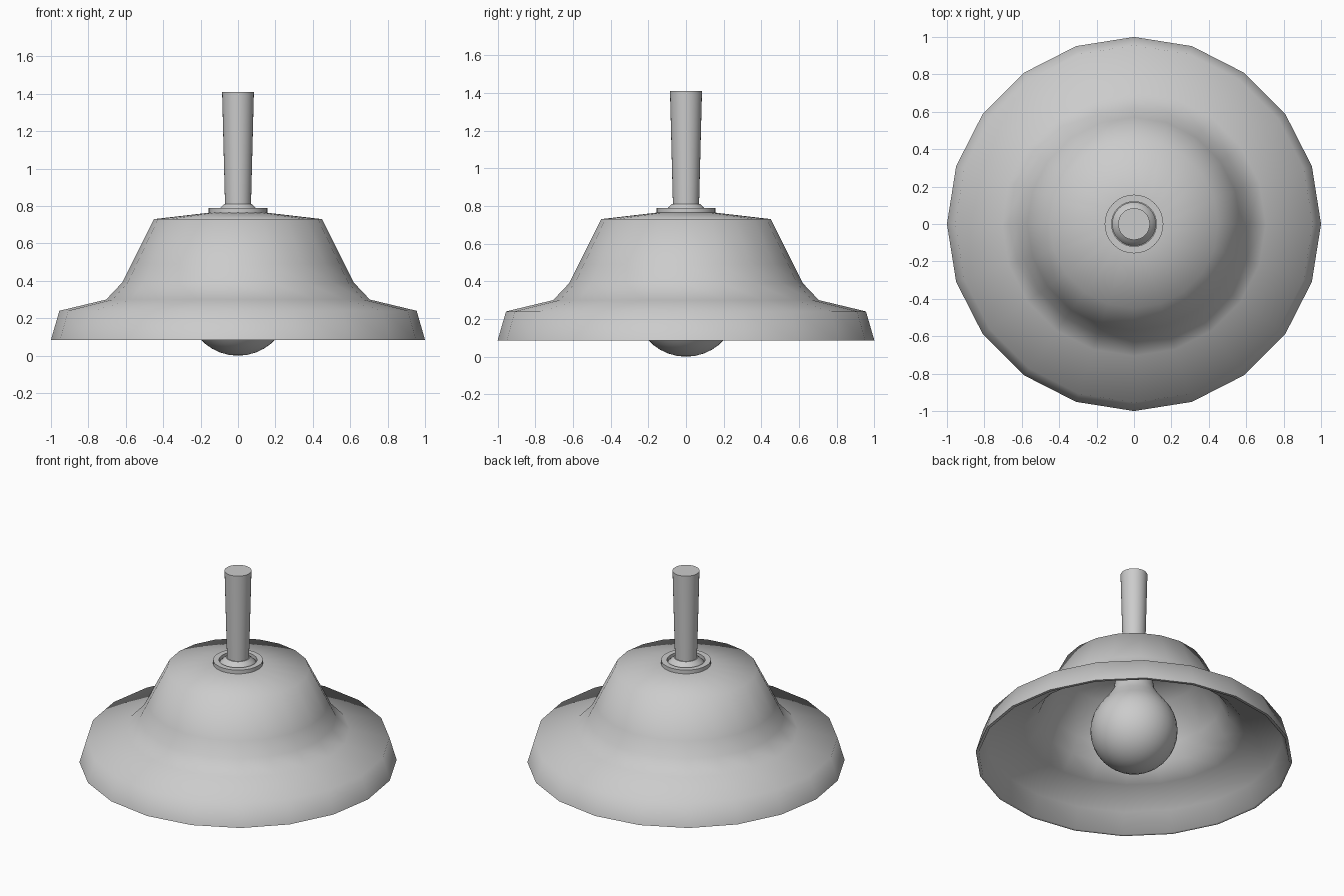
import bpy, bmesh, math

if "Cube" in bpy.data.objects:
    bpy.data.objects.remove(bpy.data.objects["Cube"])


def lathe(name, profile, sides, angle=40, closed=False):
    """Revolve (radius, z) points around the z axis; zero radius makes a pole."""
    bm = bmesh.new()
    rings = []
    for r, z in profile:
        if r == 0:
            rings.append([bm.verts.new((0, 0, z))] * sides)
        else:
            rings.append([bm.verts.new((r * math.cos(2 * math.pi * i / sides),
                                        r * math.sin(2 * math.pi * i / sides), z))
                          for i in range(sides)])
    pairs = list(zip(rings, rings[1:]))
    if closed:
        pairs.append((rings[-1], rings[0]))
    for a, b in pairs:
        for i in range(sides):
            j = (i + 1) % sides
            corners = list(dict.fromkeys((a[i], a[j], b[j], b[i])))
            if len(corners) > 2:
                bm.faces.new(corners)
    bmesh.ops.recalc_face_normals(bm, faces=bm.faces)
    mesh = bpy.data.meshes.new(name)
    bm.to_mesh(mesh)
    bm.free()
    obj = bpy.data.objects.new(name, mesh)
    bpy.context.collection.objects.link(obj)
    bpy.ops.object.select_all(action='DESELECT')
    obj.select_set(True)
    bpy.context.view_layer.objects.active = obj
    bpy.ops.object.shade_smooth_by_angle(angle=math.radians(angle))
    return obj


# Thin stepped bell shade, outside then inside
lathe("lamp_shade", [
    (0, 0.77), (0.15, 0.765), (0.45, 0.73), (0.57, 0.49), (0.62, 0.39),
    (0.705, 0.30), (0.955, 0.24), (1.0, 0.085),
    (0.98, 0.085), (0.938, 0.225), (0.695, 0.283), (0.604, 0.378),
    (0.553, 0.48), (0.438, 0.713), (0.15, 0.747), (0, 0.75)], 20, angle=80)

# Raised ring around the rod
lathe("collar_ring", [(0.157, 0.755), (0.157, 0.79), (0.12, 0.79), (0.12, 0.755)],
      32, closed=True)

# Conical rod seat inside the ring
lathe("rod_seat", [(0, 0.755), (0.12, 0.755), (0.115, 0.77), (0.095, 0.79),
                   (0.075, 0.81), (0, 0.81)], 32)

# Hanging rod, widening towards the top
lathe("hanging_rod", [(0, 0.79), (0.069, 0.79), (0.085, 1.41), (0, 1.41)], 32)

# Bulb: round globe narrowing into a neck
R, CZ = 0.275, 0.275
globe = [(R * math.sin(math.radians(t)), CZ - R * math.cos(math.radians(t)))
         for t in range(10, 131, 10)]
lathe("light_bulb", [(0, 0)] + globe + [(0.165, 0.51), (0.13, 0.57), (0.12, 0.63),
                                        (0.12, 0.755), (0, 0.755)], 32)
